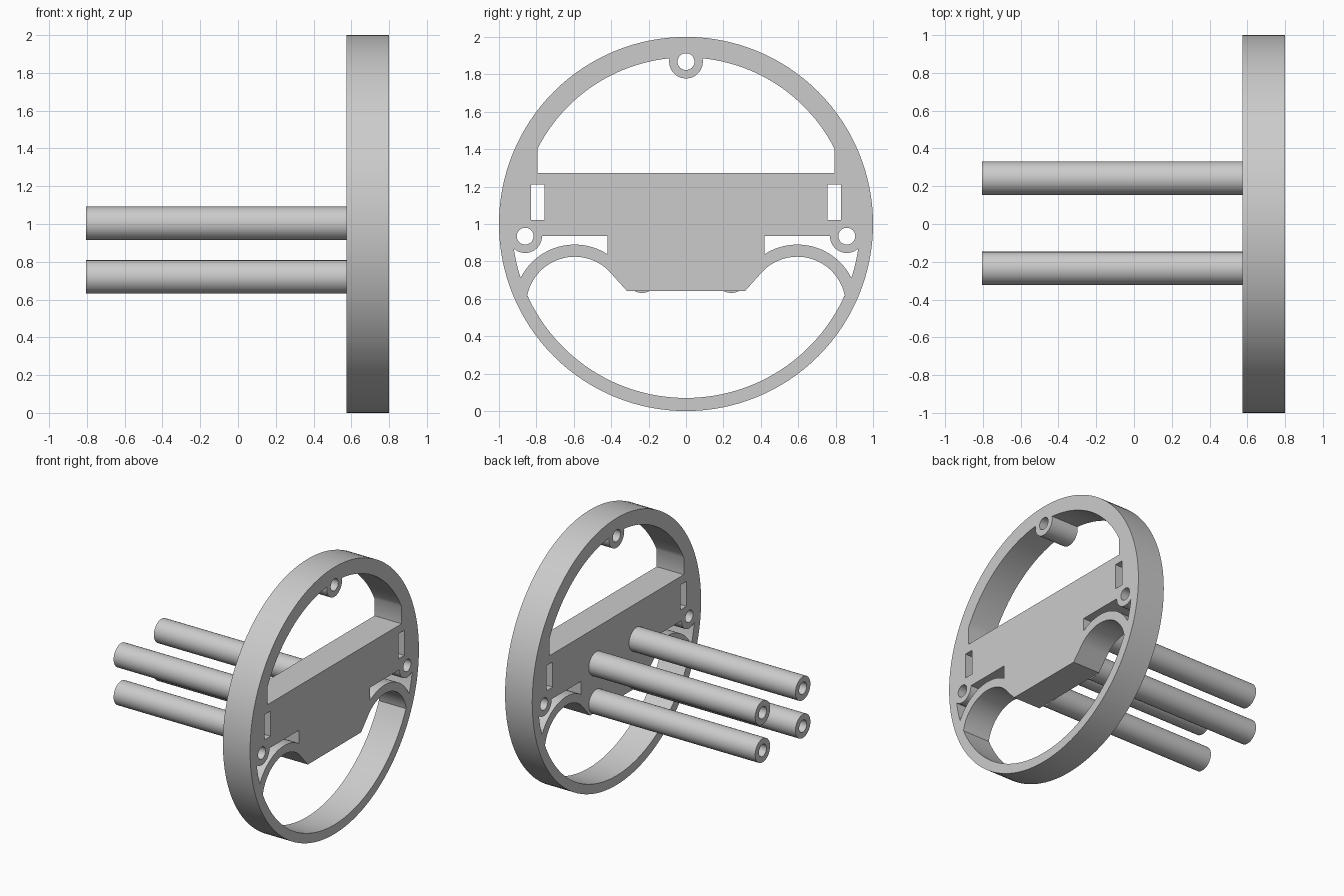
import bpy, bmesh
from math import sin, cos, radians, pi
from mathutils import Matrix

cube = bpy.data.objects.get("Cube")
if cube:
    bpy.data.objects.remove(cube, do_unlink=True)

grey = bpy.data.materials.new("plain grey")
GREY = (0.6, 0.6, 0.6, 1)
grey.diffuse_color = GREY
grey.use_nodes = True
grey.node_tree.nodes["Principled BSDF"].inputs["Base Color"].default_value = GREY

X_BACK, X_FRONT, X_ROD = 0.575, 0.8, -0.805
TO_SIDE = Matrix(((0, 0, 1, 0), (1, 0, 0, 0), (0, 1, 0, 0), (0, 0, 0, 1)))


def arc(cy, cz, r, a0, a1, n):
    """Points of an arc in the y-z plane, angles in degrees."""
    angles = [radians(a0 + (a1 - a0) * i / n) for i in range(n + 1)]
    return [(cy + r * cos(a), cz + r * sin(a)) for a in angles]


def circle(cy, cz, r, n):
    return arc(cy, cz, r, 0, 360, n)[:-1]


def flip(points):
    """Mirror across y = 0, reversed so that the path can continue."""
    return [(-y, z) for y, z in reversed(points)]


def extrude_profile(name, loops, x0, x1):
    """Solid between x0 and x1 from an outline and its holes."""
    curve = bpy.data.curves.new(name + "_profile", "CURVE")
    curve.dimensions, curve.fill_mode = "2D", "BOTH"
    curve.extrude = (x1 - x0) / 2
    for points in loops:
        spline = curve.splines.new("POLY")
        spline.points.add(len(points) - 1)
        for p, (y, z) in zip(spline.points, points):
            p.co = (y, z, 0, 1)
        spline.use_cyclic_u = True
    helper = bpy.data.objects.new(name + "_helper", curve)
    bpy.context.collection.objects.link(helper)
    deps = bpy.context.evaluated_depsgraph_get()
    mesh = bpy.data.meshes.new_from_object(helper.evaluated_get(deps))
    bpy.data.objects.remove(helper, do_unlink=True)

    bm = bmesh.new()
    bm.from_mesh(mesh)
    bmesh.ops.remove_doubles(bm, verts=bm.verts, dist=0.0001)
    bm.transform(Matrix.Translation(((x0 + x1) / 2, 0, 0)) @ TO_SIDE)
    bmesh.ops.recalc_face_normals(bm, faces=bm.faces)
    bm.to_mesh(mesh)
    bm.free()
    mesh.materials.clear()
    mesh.materials.append(grey)
    mesh.name = name
    ob = bpy.data.objects.new(name, mesh)
    bpy.context.collection.objects.link(ob)
    bpy.ops.object.select_all(action="DESELECT")
    ob.select_set(True)
    bpy.context.view_layer.objects.active = ob
    bpy.ops.object.shade_smooth_by_angle(angle=radians(30))
    return ob


# Upper window, notched around the top screw boss
upper_half = [(0.795, 1.272)] + arc(0, 1, 0.89, 26.7, 84.3, 24) + arc(0, 1.868, 0.09, 8, -90, 16)
upper_window = upper_half + flip(upper_half[:-1])

# Lower window, with a round arch on each side
lower_half = ([(0.315, 0.641)] + arc(0.595, 0.566, 0.259, 142.2, 10.9, 28)
              + arc(0, 1, 0.93, -24.4, -90, 32))
lower_window = lower_half + flip(lower_half[:-1])

# Side pocket between arch, rim and side screw boss
pocket = ([(0.42, 0.937), (0.77, 0.937)] + arc(0.86, 0.935, 0.09, 179, 310.6, 20)
          + arc(0, 1, 0.93, -8.3, -18.1, 6) + arc(0.595, 0.566, 0.324, 26.4, 122.6, 24))

# Side slot and screw hole
slot = [(0.757, 1.022), (0.828, 1.022), (0.828, 1.21), (0.757, 1.21)]
side_hole = circle(0.86, 0.935, 0.045, 32)

loops = [circle(0, 1, 1, 128), upper_window, lower_window, circle(0, 1.868, 0.045, 32)]
for cut in (pocket, slot, side_hole):
    loops += [cut, flip(cut)]
extrude_profile("wheel_plate", loops, X_BACK, X_FRONT)

# Four hollow standoff rods
for level, z in (("upper", 1.003), ("lower", 0.72)):
    for side, y in (("left", 0.242), ("right", -0.235)):
        extrude_profile(f"{level}_{side}_rod",
                        [circle(y, z, 0.0885, 48), circle(y, z, 0.045, 32)], X_ROD, X_BACK)
